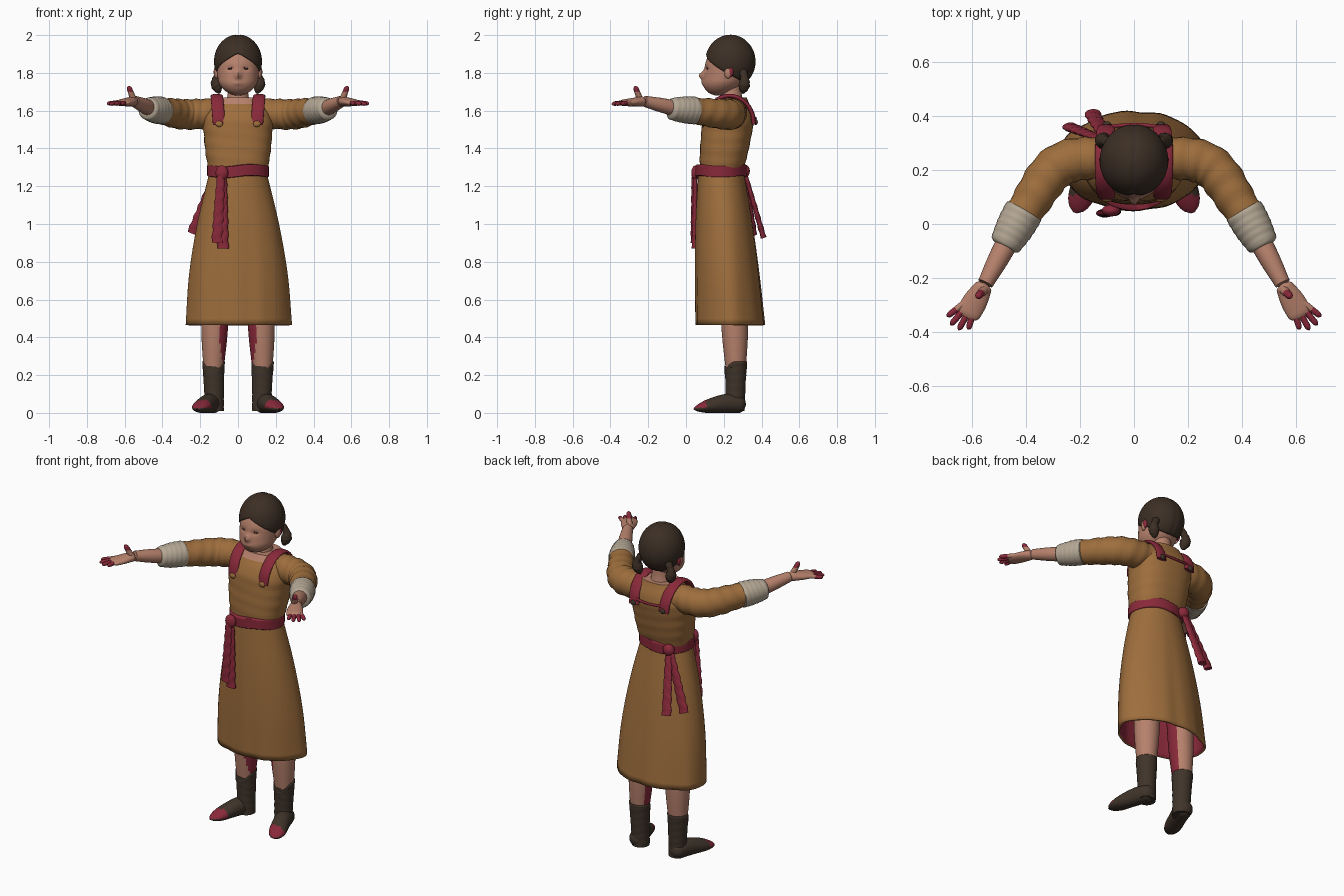
import bpy, bmesh, math
from mathutils import Vector, Matrix

default_cube = bpy.data.objects.get("Cube")
if default_cube:
    bpy.data.objects.remove(default_cube)

RIGHT, BACK, UP = Vector((1, 0, 0)), Vector((0, 1, 0)), Vector((0, 0, 1))


def material(name, *rgb):
    mat = bpy.data.materials.new(name)
    mat.use_nodes = True
    mat.diffuse_color = (*rgb, 1)
    shader = next(node for node in mat.node_tree.nodes if node.type == 'BSDF_PRINCIPLED')
    shader.inputs["Base Color"].default_value = (*rgb, 1)
    return mat


OCHRE = material("ochre_cloth", .34, .155, .046)
RED = material("crimson_cloth", .25, .022, .042)
SKIN = material("skin", .47, .22, .15)
LINEN = material("linen", .46, .39, .3)
HAIR = material("dark_brown_hair", .045, .028, .018)
LEATHER = material("dark_leather", .05, .034, .023)
LIP = material("lip", .33, .11, .085)


def finish(bm, name, mats, paint=None, thickness=0, lining=0):
    bmesh.ops.recalc_face_normals(bm, faces=bm.faces[:])
    if paint:
        for face in bm.faces:
            face.material_index = int(paint(face.calc_center_median(), face.normal))
    mesh = bpy.data.meshes.new(name)
    bm.to_mesh(mesh)
    bm.free()
    for mat in mats:
        mesh.materials.append(mat)
    mesh.shade_smooth()
    mesh.set_sharp_from_angle(angle=math.radians(50))
    obj = bpy.data.objects.new(name, mesh)
    bpy.context.collection.objects.link(obj)
    if thickness:
        shell = obj.modifiers.new("thickness", 'SOLIDIFY')
        shell.thickness, shell.offset, shell.material_offset = thickness, -1, lining


def spline(keys, t):
    # smooth curve through evenly spaced keys, numbers or vectors
    if len(keys) == 1:
        return keys[0]
    spans = len(keys) - 1
    i = min(int(t * spans), spans - 1)
    f = t * spans - i
    padded = [keys[0] * 2 - keys[1], *keys, keys[-1] * 2 - keys[-2]]
    a, b, c, d = padded[i:i + 4]
    return b + (c - a) * (f / 2) + (a * 2 - b * 5 + c * 4 - d) * (f * f / 2) \
        + (b * 3 - a - c * 3 + d) * (f ** 3 / 2)


def dome(distance, length):
    # radius factor that rounds off the end of a tube
    if distance >= length:
        return 1
    return max(.15, math.sqrt(1 - (1 - distance / length) ** 2))


def tube(name, path, wide, mats, deep=None, flat=1, hint=RIGHT, axis=None, sides=24, steps=24,
         round_start=0, round_end=0, ripple=0, boxy=2, warp=None, open_end=False, side=1, **style):
    """Loft along a path; wide is the radius along hint, deep the one across it."""
    times = [i / steps for i in range(steps + 1)]
    keys = [Vector((x * side, y, z)) for x, y, z in path]
    centres = [spline(keys, t) for t in times]
    bm = bmesh.new()
    rings = []
    for i, (t, centre) in enumerate(zip(times, centres)):
        along = axis or (centres[min(i + 1, steps)] - centres[max(i - 1, 0)]).normalized()
        u = (hint - along * hint.dot(along)).normalized()
        v = along.cross(u)
        end = dome(t, round_start) * dome(1 - t, round_end)
        across = spline(deep, t) if deep else spline(wide, t) * flat
        ring = []
        for j in range(sides):
            angle = math.tau * j / sides
            cos, sin = (math.copysign(abs(w) ** (2 / boxy), w) for w in (math.cos(angle), math.sin(angle)))
            swell = end * (1 + ripple * math.sin(i * 1.6 + 2 * math.cos(angle)))
            co = centre + (u * cos * spline(wide, t) + v * sin * across) * swell
            ring.append(bm.verts.new(warp(co) if warp else co))
        rings.append(ring)
    for low, high in zip(rings, rings[1:]):
        for j in range(sides):
            k = (j + 1) % sides
            bm.faces.new((low[j], low[k], high[k], high[j]))
    bm.faces.new(rings[0])
    if not open_end:
        bm.faces.new(rings[-1])
    finish(bm, name, mats, **style)


def ball(name, place, size, mat, turn=0):
    bm = bmesh.new()
    matrix = Matrix.Translation(place) @ Matrix.Rotation(turn, 4, 'Z') @ Matrix.Diagonal((*size, 1))
    bmesh.ops.create_uvsphere(bm, u_segments=20, v_segments=12, radius=1, matrix=matrix)
    finish(bm, name, [mat])


def bump(value, centre, width):
    return math.exp(-((value - centre) / width) ** 2)


# Dress: bodice and flared skirt with crimson lining
def neckline(centre, normal):
    return centre.z > 1.64 and abs(centre.x) < .075 and centre.y < .25


def folds(co):
    depth = max(0, 1.25 - co.z)
    angle = math.atan2(co.y - .22, co.x)
    grow = 1 + depth * .02 * (math.sin(7 * angle + 1) + math.sin(12 * angle + co.z) / 2)
    return Vector((co.x * grow, .22 + (co.y - .22) * grow, co.z))


tube("bodice", [(0, .185, 1.26), (0, .24, 1.67)], (.15, .17, .18, .18, .11), [OCHRE, SKIN],
     flat=.74, axis=UP, sides=48, boxy=2.4, ripple=.008, paint=neckline)
tube("skirt", [(0, .185, 1.28), (0, .235, .465)], (.15, .215, .26, .28), [OCHRE, RED],
     deep=(.12, .15, .17, .183), axis=UP, sides=72, warp=folds, open_end=True, thickness=.012, lining=1)

# Sash: waistband, knots and hanging tails
tube("waistband", [(0, .185, 1.245), (0, .185, 1.315)], (.163,), [RED], flat=.83, axis=UP, sides=48,
     round_start=.1, round_end=.1, warp=lambda co: co + UP * .006 * math.sin(co.x * 22))
ball("front_knot", (-.085, .05, 1.27), (.034, .022, .04), RED)
ball("back_knot", (-.1, .31, 1.28), (.035, .028, .035), RED)
for name, start, end in (
        ("front_tail_long", (-.08, .05, 1.27), (-.08, .045, .87)),
        ("front_tail_short", (-.09, .04, 1.27), (-.11, .04, .9)),
        ("back_tail_inner", (-.1, .31, 1.28), (-.155, .41, .93)),
        ("back_tail_outer", (-.11, .31, 1.28), (-.24, .36, .95))):
    tube(name, [start, end], (.02, .026, .03), [RED], flat=.5, round_start=.1, ripple=.1)

# Neck, head and face
tube("neck", [(0, .245, 1.6), (0, .235, 1.77)], (.075, .055, .052), [SKIN], axis=UP)


def features(co):
    if co.y > .2:
        return co
    nose = .026 * bump(co.x, 0, .015) * bump(co.z, 1.787, .022)
    mouth = .006 * bump(co.x, 0, .025) * bump(co.z, 1.745, .012)
    socket = .008 * bump(abs(co.x), .04, .02) * bump(co.z, 1.822, .014)
    return co - BACK * (nose + mouth - socket)


tube("head", [(0, .17, 1.68), (0, .21, 1.8), (0, .23, 1.96)], (.09, .11, .115), [SKIN], flat=1.04,
     axis=UP, sides=64, steps=48, round_start=.35, round_end=.4, warp=features)
ball("mouth", (0, .1, 1.745), (.022, .006, .005), LIP)

# Hair cap grown from the crown down to the hairline, with a centre parting
bm = bmesh.new()
columns, rows = 64, 24
strands = []
for j in range(columns):
    angle = math.tau * j / columns
    hairline = math.radians(72 + 48 * (1 + math.sin(angle)) ** .6)
    strand = []
    for i in range(1, rows + 1):
        fall = hairline * i / rows
        x, y, z = math.cos(angle) * math.sin(fall), math.sin(angle) * math.sin(fall), math.cos(fall)
        r = 1 - .025 * bump(x, 0, .06)
        strand.append(bm.verts.new((x * .127 * r, .235 + y * .134 * r, 1.86 + z * .143 * r)))
    strands.append(strand)
crown = bm.verts.new((0, .235, 2))
for this, following in zip(strands, strands[1:] + strands[:1]):
    bm.faces.new((crown, this[0], following[0]))
    for i in range(rows - 1):
        bm.faces.new((this[i], this[i + 1], following[i + 1], following[i]))
finish(bm, "hair", [HAIR], thickness=.01)


def notch(co):
    # dip in the front of the boot's upper edge
    front = max(0, (.262 - co.y) / .06)
    return co - UP * .055 * front ** 2 if co.z > .24 else co


def flat_sole(co):
    return Vector((co.x, co.y, max(0, co.z)))


# Parts that come in pairs
for side, label in ((1, "left_"), (-1, "right_")):
    ball(label + "eye", (.042 * side, .117, 1.822), (.019, .006, .005), HAIR, .35 * side)
    ball(label + "eye_corner", (.03 * side, .111, 1.829), (.008, .004, .004), RED)
    ball(label + "ear", (.115 * side, .222, 1.8), (.012, .02, .03), SKIN, -.3 * side)
    ball(label + "ear_back", (.118 * side, .238, 1.805), (.011, .014, .026), RED)
    tube(label + "pigtail", [(.085, .3, 1.82), (.115, .31, 1.76), (.1, .3, 1.69)], (.025, .02, .03, .02),
         [HAIR], side=side, round_start=.2, round_end=.3, ripple=.04)

    # Shoulder straps arching over from chest to back, with buttons
    arch = [i * math.pi / 8 for i in range(9)]
    tube(label + "strap", [(.1 + .012 * math.sin(a), .23 - .13 * math.cos(a), 1.53 + .148 * math.sin(a))
                           for a in arch], (.033,), [RED], flat=.35, side=side)
    ball(label + "strap_button", (.1 * side, .09, 1.53), (.02, .008, .016), OCHRE)
    ball(label + "back_button", (.1 * side, .37, 1.54), (.016, .01, .016), LEATHER)

    # Sleeve, rolled cuff, forearm and palm
    wrist = (.55, -.22, 1.65)
    tube(label + "sleeve", [(.1, .25, 1.59), (.28, .215, 1.58), (.41, .04, 1.6)], (.075, .08, .078, .068),
         [OCHRE], hint=UP, side=side, ripple=.035)
    tube(label + "cuff", [(.4, .06, 1.6), (.485, -.09, 1.61)], (.074, .07, .055), [LINEN], hint=UP,
         side=side, round_start=.1, round_end=.1, ripple=.015)
    tube(label + "forearm", [(.46, -.05, 1.61), wrist], (.042, .038, .029), [SKIN], hint=UP, side=side)
    tube(label + "palm", [wrist, (.625, -.35, 1.64)], (.028, .022, .016), [SKIN], deep=(.03, .045, .045),
         hint=UP, side=side, round_start=.1, round_end=.2)

    # Fanned fingers and raised thumb with crimson ends
    for i, finger in enumerate(("little", "ring", "middle", "index")):
        offset = (i - 1.5) * .018
        base = Vector((.62 - offset * .87, -.318 - offset / 2, 1.643))
        angle = math.radians(-38 - 12 * i)
        pointing = Vector((math.cos(angle), math.sin(angle), -.1))
        length = .08 if finger in ("ring", "middle") else .062
        mirrored = Vector((base.x * side, base.y, base.z))
        tube(f"{label}{finger}_finger", [base - pointing * .02, base + pointing * length], (.0125, .011),
             [SKIN, RED], hint=UP, side=side, sides=12, round_end=.2,
             paint=lambda centre, normal: (centre - mirrored).length > .022)
    tube(label + "thumb", [(.55, -.24, 1.65), (.58, -.27, 1.73)], (.018, .013), [SKIN, RED], side=side,
         sides=12, round_end=.2, paint=lambda centre, normal: centre.z > 1.7)

    # Legs with crimson inner patches
    tube(label + "leg", [(.12, .255, .6), (.13, .264, .2)], (.075, .068, .05), [SKIN, RED], axis=UP, sides=32,
         side=side, paint=lambda centre, normal: -normal.x * side > .4 + max(0, .38 - centre.z) * 4
         and normal.y < .5)

    # Boots: notched shaft and turned-out foot with open crimson toe
    tube(label + "boot_shaft", [(.125, .26, .01), (.13, .264, .272)], (.05, .053, .06), [LEATHER], axis=UP,
         sides=32, side=side, ripple=.012, warp=notch, open_end=True, thickness=.008)
    tube(label + "boot_foot", [(.12, .315, .045), (.16, .2, .048), (.218, .042, .02)], (.05, .05, .022),
         [LEATHER, RED], deep=(.05,), hint=UP, side=side, round_start=.2, round_end=.25, warp=flat_sole,
         paint=lambda centre, normal: centre.y < .108 and centre.z > .026)

# Thin band joining the straps at the back
tube("back_band", [(-.1, .36, 1.565), (0, .368, 1.56), (.1, .36, 1.565)], (.007,), [RED], hint=UP, sides=10)
